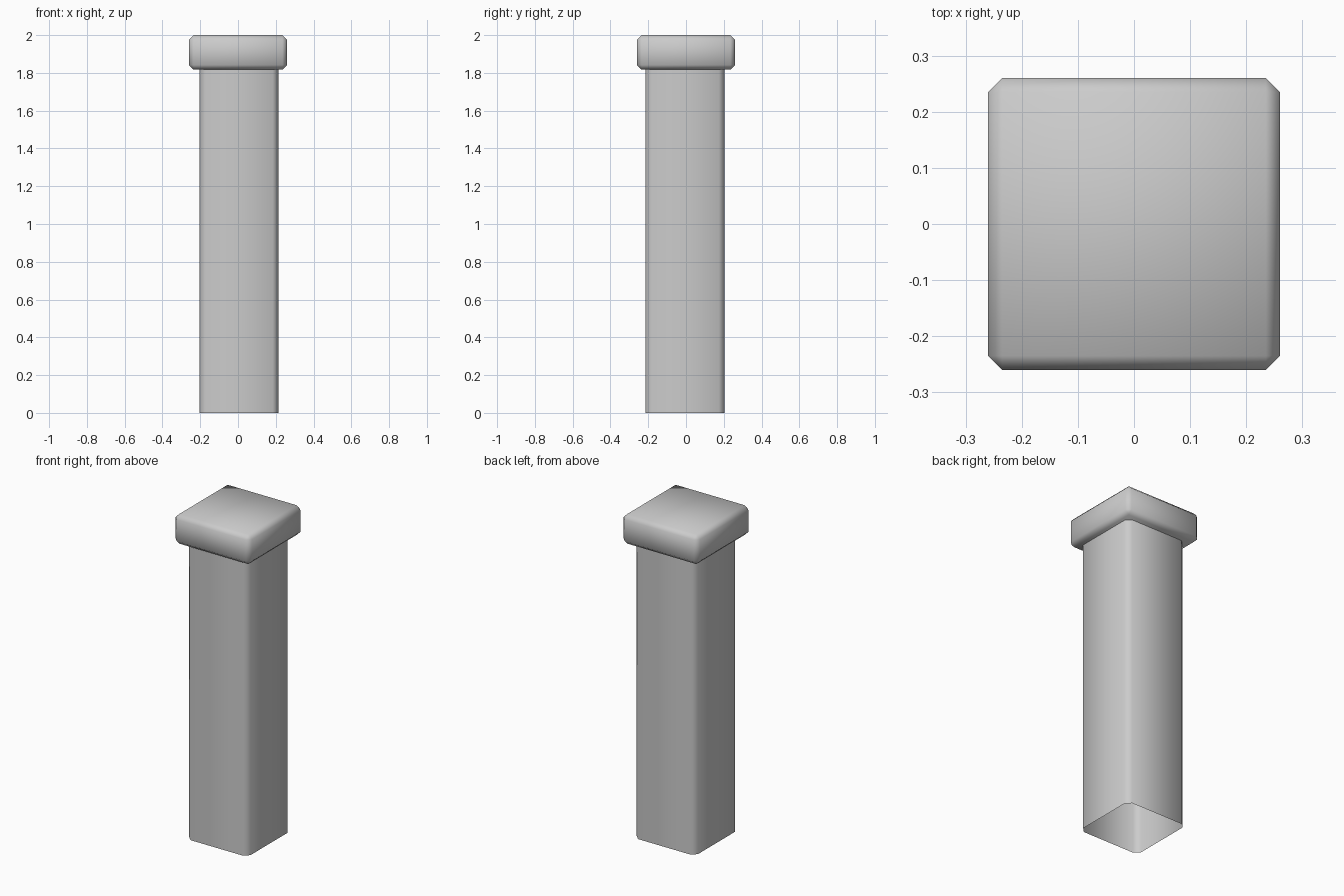
import bpy, bmesh

if "Cube" in bpy.data.objects:
    bpy.data.objects.remove(bpy.data.objects["Cube"])


def smooth_box(name, size, centre, bevel, upright_only=False):
    """Box with single-step chamfers; upright_only gives an open-ended tube."""
    bm = bmesh.new()
    bmesh.ops.create_cube(bm, size=1)
    bmesh.ops.scale(bm, vec=size, verts=bm.verts)
    bmesh.ops.translate(bm, vec=centre, verts=bm.verts)
    edges = list(bm.edges)
    if upright_only:
        edges = [e for e in edges if abs(e.verts[0].co.z - e.verts[1].co.z) > 0.1]
    bmesh.ops.bevel(bm, geom=edges, offset=bevel, offset_type='OFFSET',
                    segments=1, profile=0.5, affect='EDGES')
    bm.normal_update()
    if upright_only:
        ends = [f for f in bm.faces if abs(f.normal.z) > 0.9]
        bmesh.ops.delete(bm, geom=ends, context='FACES')
    for f in bm.faces:
        f.smooth = True
    mesh = bpy.data.meshes.new(name)
    bm.to_mesh(mesh)
    bm.free()
    obj = bpy.data.objects.new(name, mesh)
    bpy.context.collection.objects.link(obj)
    return obj


# Hollow square shaft, sitting slightly off centre
smooth_box("post_shaft", (0.418, 0.418, 1.82), (0.005, -0.005, 0.91), 0.03, True)

# Chamfered cap block
smooth_box("post_cap", (0.52, 0.52, 0.183), (0, 0, 1.9085), 0.025)
